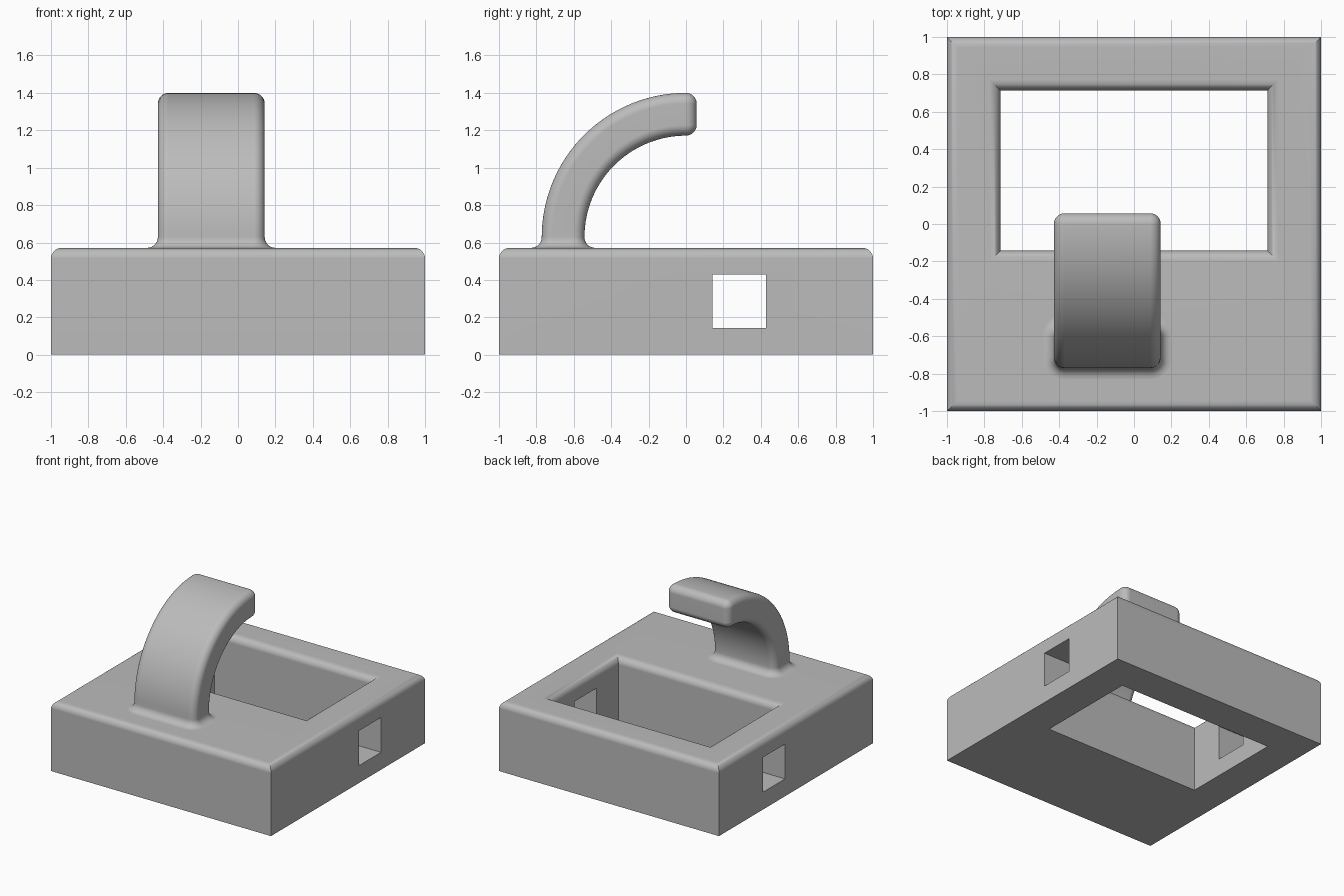
import bpy, bmesh
from math import sin, cos, pi

cube = bpy.data.objects.get("Cube")
if cube:
    bpy.data.objects.remove(cube, do_unlink=True)

U = 2 / 35          # design unit: the base is 35 units wide
STEPS = 7           # segments per fillet
QUARTER = [pi / 2 * i / STEPS for i in range(STEPS + 1)]

grey = bpy.data.materials.new("light grey")
grey.use_nodes = True
colour = (0.5, 0.5, 0.5, 1)
grey.diffuse_color = colour
grey.node_tree.nodes["Principled BSDF"].inputs["Base Color"].default_value = colour


def loft(name, rings, closed=False):
    """Skin a list of point rings, either capped or joined end to start."""
    bm = bmesh.new()
    loops = [[bm.verts.new([c * U for c in p]) for p in ring] for ring in rings]
    pairs = list(zip(loops, loops[1:]))
    if closed:
        pairs.append((loops[-1], loops[0]))
    else:
        bm.faces.new(loops[0])
        bm.faces.new(loops[-1])
    n = len(loops[0])
    for a, b in pairs:
        for i in range(n):
            j = (i + 1) % n
            bm.faces.new((a[i], a[j], b[j], b[i]))
    bmesh.ops.remove_doubles(bm, verts=bm.verts, dist=0.0005)
    bmesh.ops.recalc_face_normals(bm, faces=bm.faces)
    mesh = bpy.data.meshes.new(name)
    bm.to_mesh(mesh)
    bm.free()
    mesh.materials.append(grey)
    obj = bpy.data.objects.new(name, mesh)
    bpy.context.collection.objects.link(obj)
    return obj


def activate(obj):
    bpy.ops.object.select_all(action='DESELECT')
    obj.select_set(True)
    bpy.context.view_layer.objects.active = obj


def finish(obj):
    activate(obj)
    bpy.ops.object.shade_smooth_by_angle(angle=0.6)
    mod = obj.modifiers.new("Even shading", 'WEIGHTED_NORMAL')
    mod.keep_sharp = True


def rect(x0, x1, y0, y1, z, grow=0):
    x0, x1, y0, y1 = x0 - grow, x1 + grow, y0 - grow, y1 + grow
    return [(x0, y0, z), (x1, y0, z), (x1, y1, z), (x0, y1, z)]


# Base frame: outer wall, rounded rim, rounded opening edge, inner wall
outer = (-17.5, 17.5, -17.5, 17.5)
opening = (-12.5, 12.5, -2.5, 12.5)
rings = [rect(*outer, 0)]
rings += [rect(*outer, 9 + sin(a), cos(a) - 1) for a in QUARTER]
rings += [rect(*opening, 9 + cos(a), 1 - sin(a)) for a in QUARTER]
rings += [rect(*opening, 0)]
base = loft("base_frame", rings, closed=True)

# Square windows through both side walls
cutter = loft("window_cutter", [rect(-20, 20, 2.5, 7.5, z) for z in (2.5, 7.5)])
cutter.hide_render = True
cut = base.modifiers.new("Side windows", 'BOOLEAN')
cut.operation = 'DIFFERENCE'
cut.solver = 'EXACT'
cut.object = cutter
activate(base)
bpy.ops.object.modifier_apply(modifier=cut.name)
bpy.data.objects.remove(cutter, do_unlink=True)
finish(base)


def section(y, z, t, grow):
    """Rounded rectangle across the hook, tilted by t along the arc."""
    r = 1 + grow
    points = []
    for k, (sx, sn) in enumerate([(1, 1), (-1, 1), (-1, -1), (1, -1)]):
        for a in QUARTER:
            x = sx * 4 + r * cos(a + k * pi / 2)
            n = sn * 1 + r * sin(a + k * pi / 2)
            points.append((x - 2.5, y - n * cos(t), z + n * sin(t)))
    return points


# Curved hook: flared foot, quarter arc, rounded tip
R = 11.5
rings = [section(-R, 9.8, 0, 1)]
rings += [section(-R, 11 - cos(a), 0, 1 - sin(a)) for a in QUARTER]
arc = [pi / 2 * i / 32 for i in range(1, 33)]
rings += [section(-R * cos(t), 11 + R * sin(t), t, 0) for t in arc]
rings += [section(sin(a), 11 + R, pi / 2, cos(a) - 1) for a in QUARTER[1:]]
finish(loft("curved_hook", rings))
